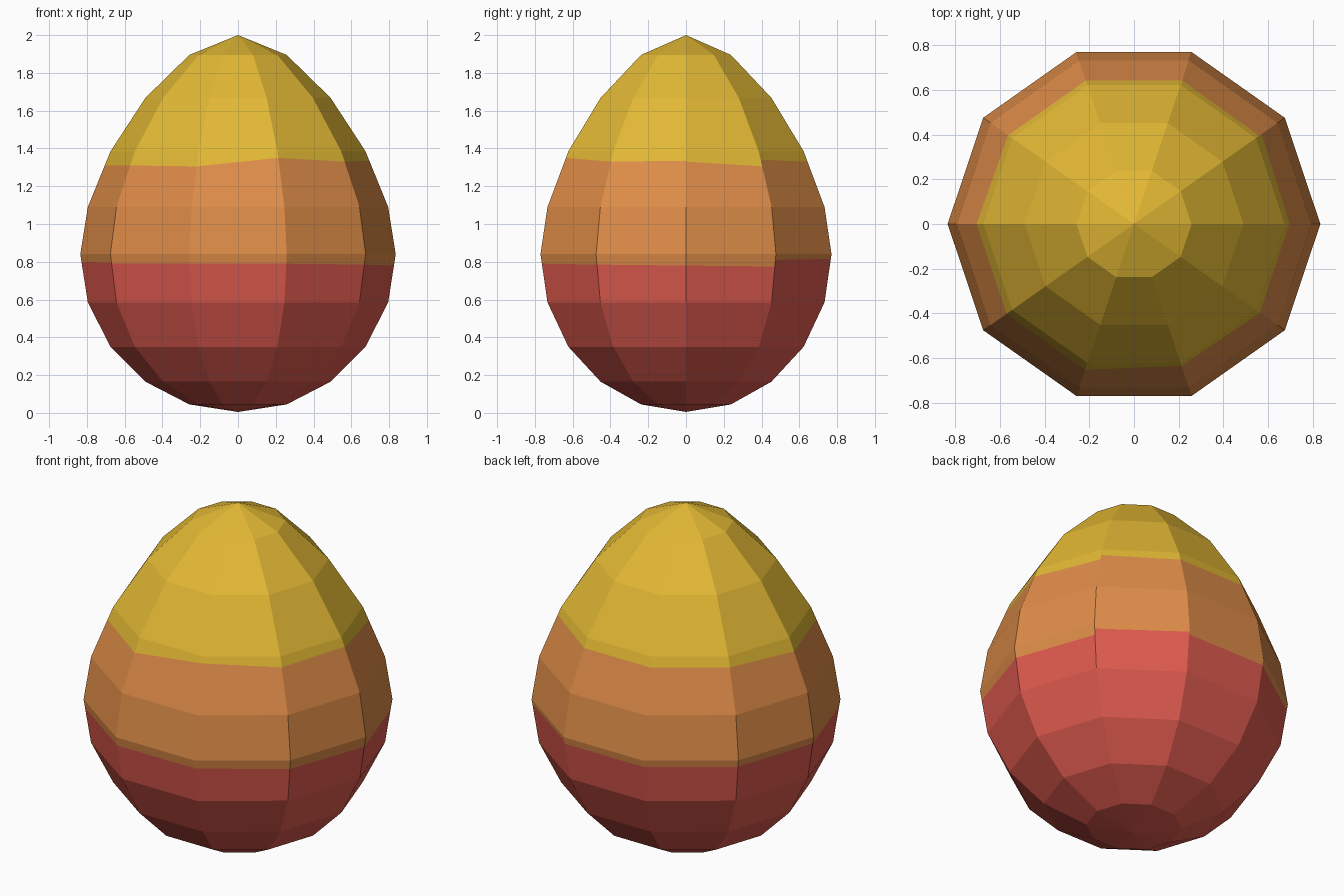
import bpy, bmesh, math

if "Cube" in bpy.data.objects:
    bpy.data.objects.remove(bpy.data.objects["Cube"])

N = 10            # sides around the egg
Y_SCALE = 0.97    # slightly narrower front to back
# (radius, height) from bottom to top
PROFILE = [(0, 0.005), (0.258, 0.045), (0.49, 0.165), (0.675, 0.35), (0.795, 0.585),
           (0.835, 0.84), (0.795, 1.09), (0.675, 1.385), (0.49, 1.668), (0.258, 1.895), (0, 2.0)]
# paint line heights at each segment's start and end corner, counter-clockwise from +x
LOW_LINE = [(.78, .775), (.81, .815), (.80, .80), (.80, .80), (.80, .80),
            (.80, .795), (.79, .79), (.79, .79), (.79, .785), (.785, .78)]
HIGH_LINE = [(1.33, 1.305), (1.34, 1.33), (1.33, 1.33), (1.33, 1.33), (1.33, 1.31),
             (1.31, 1.31), (1.31, 1.305), (1.305, 1.35), (1.35, 1.33), (1.33, 1.335)]


def linear(rgb):
    return [((c / 255 + 0.055) / 1.055) ** 2.4 for c in rgb] + [1]


def material(name, rgb):
    m = bpy.data.materials.new(name)
    m.diffuse_color = linear(rgb)
    m.use_nodes = True
    m.node_tree.nodes["Principled BSDF"].inputs["Base Color"].default_value = m.diffuse_color
    return m


def radius(z):
    for (r0, z0), (r1, z1) in zip(PROFILE, PROFILE[1:]):
        if z <= z1:
            return r0 + (r1 - r0) * (z - z0) / (z1 - z0)
    return 0


def point(i, z):
    a = 2 * math.pi * i / N
    r = radius(z)
    return r * math.cos(a), r * math.sin(a) * Y_SCALE, z


# Egg shell, built one column of faces at a time
bm = bmesh.new()
for i in range(N):
    sides = [sorted([z for _, z in PROFILE] + [LOW_LINE[i][k], HIGH_LINE[i][k]]) for k in (0, 1)]
    low = sides[0].index(LOW_LINE[i][0])
    high = sides[0].index(HIGH_LINE[i][0])
    for j in range(len(sides[0]) - 1):
        corners = [point(i, sides[0][j]), point(i + 1, sides[1][j]),
                   point(i + 1, sides[1][j + 1]), point(i, sides[0][j + 1])]
        if j == 0:
            corners.pop(1)
        elif j == len(sides[0]) - 2:
            corners.pop(2)
        face = bm.faces.new([bm.verts.new(c) for c in corners])
        face.material_index = (j >= low) + (j >= high)
bmesh.ops.remove_doubles(bm, verts=bm.verts, dist=0.0005)

mesh = bpy.data.meshes.new("painted_egg")
bm.to_mesh(mesh)
bm.free()
for name, rgb in (("red", (222, 90, 78)), ("orange", (222, 140, 72)), ("yellow", (226, 184, 52))):
    mesh.materials.append(material(name, rgb))
bpy.context.collection.objects.link(bpy.data.objects.new("painted_egg", mesh))
